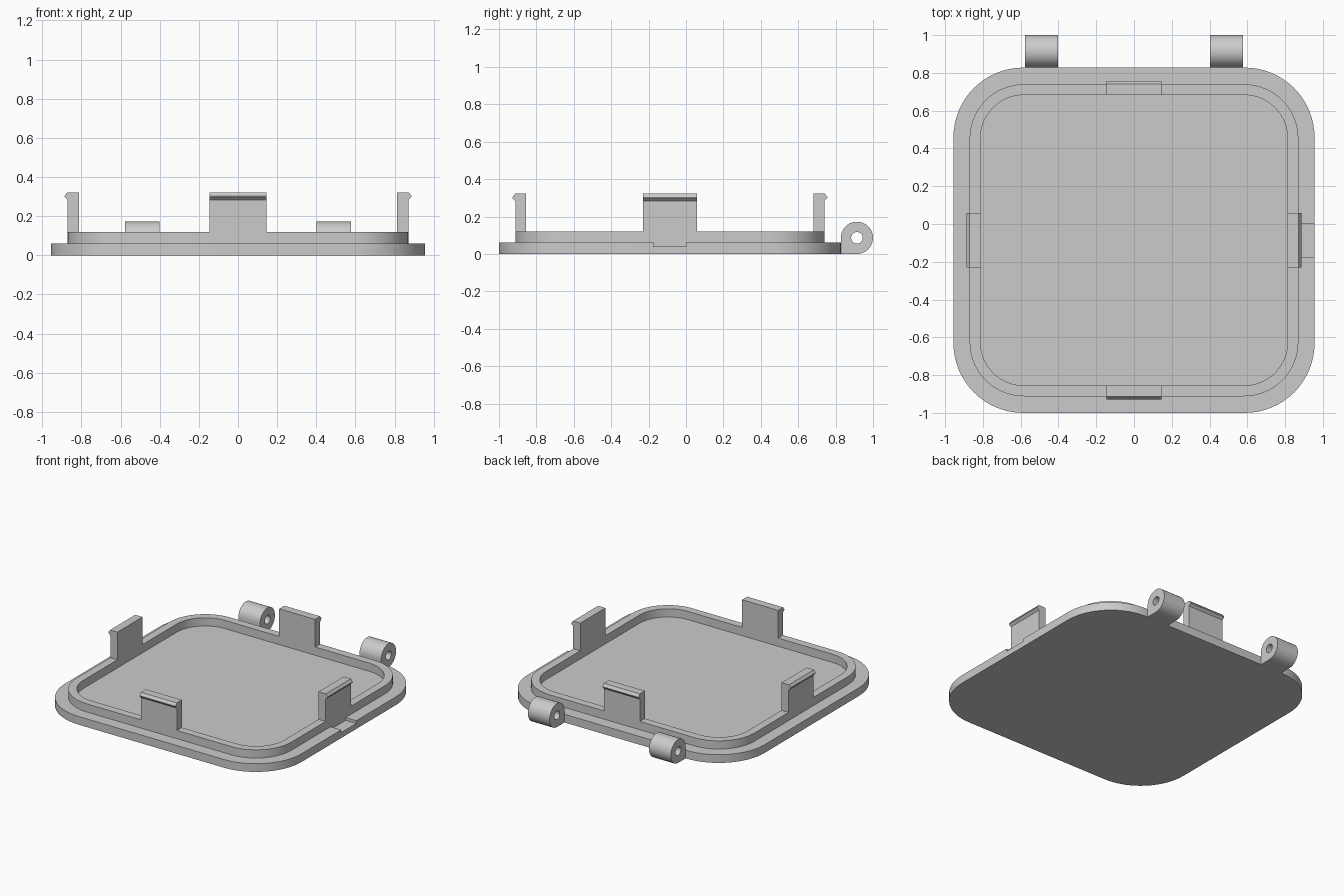
import bpy, bmesh, math
from mathutils import Vector

cube = bpy.data.objects.get("Cube")
if cube:
    bpy.data.objects.remove(cube, do_unlink=True)

grey = bpy.data.materials.new("light grey plastic")
grey.use_nodes = True
colour = (0.6, 0.6, 0.6, 1)
grey.diffuse_color = colour
grey.node_tree.nodes["Principled BSDF"].inputs["Base Color"].default_value = colour

MID_Y = -0.086            # centre of the lid in y
PLATE_TOP = 0.06
RIM_TOP = 0.12
RIM_X, RIM_Y = 0.87, 0.826  # half sizes of the rim
WALL = 0.057


def activate(ob):
    bpy.ops.object.select_all(action='DESELECT')
    ob.select_set(True)
    bpy.context.view_layer.objects.active = ob


def extrude(name, loop, offset, hole=None):
    """Extrude a closed loop, optionally with a matching hole loop."""
    bm = bmesh.new()
    offset = Vector(offset)

    def rings(points):
        low = [bm.verts.new(p) for p in points]
        return low, [bm.verts.new(Vector(p) + offset) for p in points]

    def bridge(a, b):
        n = len(a)
        for i in range(n):
            j = (i + 1) % n
            bm.faces.new((a[i], a[j], b[j], b[i]))

    low, high = rings(loop)
    bridge(low, high)
    if hole:
        hole_low, hole_high = rings(hole)
        bridge(hole_low, hole_high)
        bridge(low, hole_low)
        bridge(high, hole_high)
    else:
        bm.faces.new(low)
        bm.faces.new(high)
    bmesh.ops.recalc_face_normals(bm, faces=bm.faces)
    mesh = bpy.data.meshes.new(name)
    bm.to_mesh(mesh)
    bm.free()
    mesh.materials.append(grey)
    ob = bpy.data.objects.new(name, mesh)
    bpy.context.collection.objects.link(ob)
    return ob


def smooth(ob):
    activate(ob)
    bpy.ops.object.shade_smooth_by_angle(angle=math.radians(30))


def rounded_rect(hx, hy, r, z, steps=16):
    points = []
    for corner, (sx, sy) in enumerate(((1, 1), (-1, 1), (-1, -1), (1, -1))):
        for i in range(steps + 1):
            a = math.pi / 2 * (corner + i / steps)
            points.append((sx * (hx - r) + r * math.cos(a),
                           MID_Y + sy * (hy - r) + r * math.sin(a), z))
    return points


# Base plate with a shallow finger notch on the left edge
plate = extrude("base_plate", rounded_rect(0.956, 0.914, 0.37, 0), (0, 0, PLATE_TOP))
cutter = extrude("notch_cutter", [(RIM_X, -0.175, 0.04), (1.1, -0.175, 0.04),
                                  (1.1, 0, 0.04), (RIM_X, 0, 0.04)], (0, 0, 0.1))
cutter.hide_render = True
cut = plate.modifiers.new("notch", 'BOOLEAN')
cut.operation = 'DIFFERENCE'
cut.solver = 'EXACT'
cut.object = cutter
activate(plate)
bpy.ops.object.modifier_apply(modifier=cut.name)
bpy.data.objects.remove(cutter, do_unlink=True)
smooth(plate)

# Raised rim
rim = extrude("rim", rounded_rect(RIM_X, RIM_Y, 0.287, PLATE_TOP),
              (0, 0, RIM_TOP - PLATE_TOP),
              hole=rounded_rect(RIM_X - WALL, RIM_Y - WALL, 0.23, PLATE_TOP))
smooth(rim)

# Snap clips with outward barbs, one on each side
CLIP_HALF = 0.145
clip_profile = [(-WALL, RIM_TOP), (0, RIM_TOP), (0, 0.283),
                (0.016, 0.299), (0.016, 0.303), (0.002, 0.322), (-WALL, 0.322)]
for name, out, reach in (("front_clip", Vector((0, -1, 0)), RIM_Y),
                         ("back_clip", Vector((0, 1, 0)), RIM_Y),
                         ("left_clip", Vector((1, 0, 0)), RIM_X),
                         ("right_clip", Vector((-1, 0, 0)), RIM_X)):
    along = Vector((-out.y, out.x, 0))
    start = Vector((0, MID_Y, 0)) - along * CLIP_HALF
    loop = [start + out * (reach + d) + Vector((0, 0, z)) for d, z in clip_profile]
    extrude(name, loop, along * CLIP_HALF * 2)

# Hinge knuckles: round barrels with a square lower corner against the plate
R, HOLE_R, HINGE_Y = 0.086, 0.031, 0.914
for name, x in (("left_hinge", 0.402), ("right_hinge", -0.577)):
    outer, inner = [], []
    for i in range(48):
        a = math.tau * i / 48
        c, s = math.cos(a), math.sin(a)
        square = c < 0 and s < 0
        r = R / max(abs(c), abs(s)) if square else R
        outer.append((x, HINGE_Y + r * c, R + r * s))
        inner.append((x, HINGE_Y + HOLE_R * c, R + HOLE_R * s))
    smooth(extrude(name, outer, (0.175, 0, 0), hole=inner))
